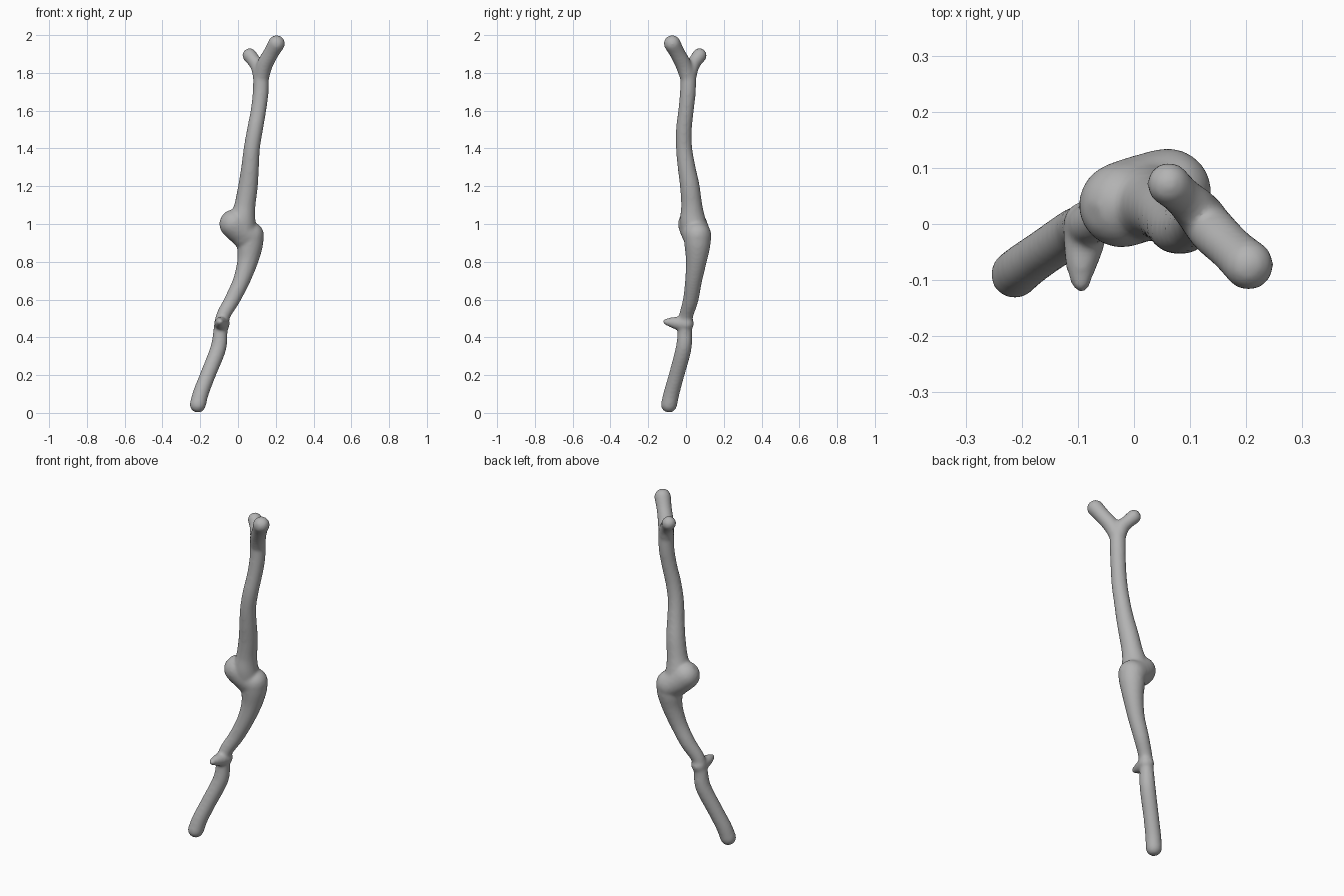
import bpy, bmesh
from math import pi, sin, cos
from mathutils import Vector

cube = bpy.data.objects.get("Cube")
if cube:
    bpy.data.objects.remove(cube, do_unlink=True)

SIDES = 20
STEPS = 6


def spline(a, b, c, d, t):
    """Catmull-Rom blend, used for position and radius together."""
    return (b * 2 + (c - a) * t + (a * 2 - b * 5 + c * 4 - d) * t * t
            + (b * 3 - a - c * 3 + d) * t ** 3) * 0.5


def limb(bm, points):
    """Round-ended tube through (x, y, z, radius) points."""
    p = [Vector(q) for q in points]
    p = [p[0] * 2 - p[1]] + p + [p[-1] * 2 - p[-2]]
    path = [spline(*p[i:i + 4], s / STEPS)
            for i in range(len(p) - 3) for s in range(STEPS)] + [p[-2]]
    mid = [q.xyz for q in path]
    tangents = [(mid[min(i + 1, len(mid) - 1)] - mid[max(i - 1, 0)]).normalized()
                for i in range(len(mid))]
    rings = [(m, t, q.w) for m, t, q in zip(mid, tangents, path)]

    # Hemispherical caps at both ends
    def cap(ring, sign):
        m, t, r = ring
        angles = [k * pi / 10 for k in range(1, 5)]
        return [(m + t * sign * r * sin(a), t, r * cos(a)) for a in angles]
    rings = cap(rings[0], -1)[::-1] + rings + cap(rings[-1], 1)

    loops = []
    for m, t, r in rings:
        turn = Vector((0, 0, 1)).rotation_difference(t)
        loops.append([bm.verts.new(m + turn @ Vector(
            (r * cos(2 * pi * k / SIDES), r * sin(2 * pi * k / SIDES), 0)))
            for k in range(SIDES)])
    for lo, hi in zip(loops, loops[1:]):
        for k in range(SIDES):
            n = (k + 1) % SIDES
            bm.faces.new((lo[k], lo[n], hi[n], hi[k]))
    bm.faces.new(loops[0][::-1])
    bm.faces.new(loops[-1])


bm = bmesh.new()

# Trunk, lower half up to the knot
limb(bm, [
    (-.213, -.09, .044, .043), (-.195, -.075, .11, .042),
    (-.16, -.05, .2, .041), (-.105, -.013, .34, .042),
    (-.093, -.006, .43, .038), (-.08, 0, .51, .037),
    (-.03, .025, .6, .041), (.018, .04, .7, .045),
    (.05, .054, .8, .055), (.062, .06, .88, .068),
    (.066, .06, .94, .072)])

# Trunk, upper half from the knot to the fork
limb(bm, [
    (.03, .05, .94, .07), (.025, .036, 1.02, .068),
    (.037, .03, 1.1, .056), (.053, .02, 1.2, .052),
    (.064, .003, 1.3, .047), (.073, -.01, 1.4, .043),
    (.09, -.011, 1.5, .042), (.108, 0, 1.6, .041),
    (.12, .01, 1.7, .042), (.122, .012, 1.8, .042)])

# Two lobes of the knot
limb(bm, [(-.022, .034, 1, .077), (.01, .045, .97, .077), (.06, .061, .935, .075)])

# Forked tip
limb(bm, [(.122, .012, 1.77, .041), (.14, -.012, 1.84, .043),
          (.175, -.046, 1.905, .041), (.204, -.073, 1.955, .045)])
limb(bm, [(.122, .012, 1.77, .041), (.108, .028, 1.83, .04),
          (.085, .05, 1.863, .036), (.062, .071, 1.892, .039)])

# Small broken twig
limb(bm, [(-.085, 0, .472, .042), (-.09, -.04, .474, .036),
          (-.094, -.075, .479, .028), (-.095, -.104, .482, .018)])

mesh = bpy.data.meshes.new("stick")
bm.to_mesh(mesh)
bm.free()
stick = bpy.data.objects.new("stick", mesh)
bpy.context.collection.objects.link(stick)

# Fuse the limbs into one soft skin
remesh = stick.modifiers.new("fuse", 'REMESH')
remesh.mode = 'VOXEL'
remesh.voxel_size = 0.008
remesh.use_smooth_shade = True
soften = stick.modifiers.new("soften", 'SMOOTH')
soften.factor = 0.5
soften.iterations = 8

grey = bpy.data.materials.new("plain grey")
grey.use_nodes = True
colour = (.45, .45, .45, 1)
grey.diffuse_color = colour
grey.node_tree.nodes["Principled BSDF"].inputs["Base Color"].default_value = colour
mesh.materials.append(grey)
